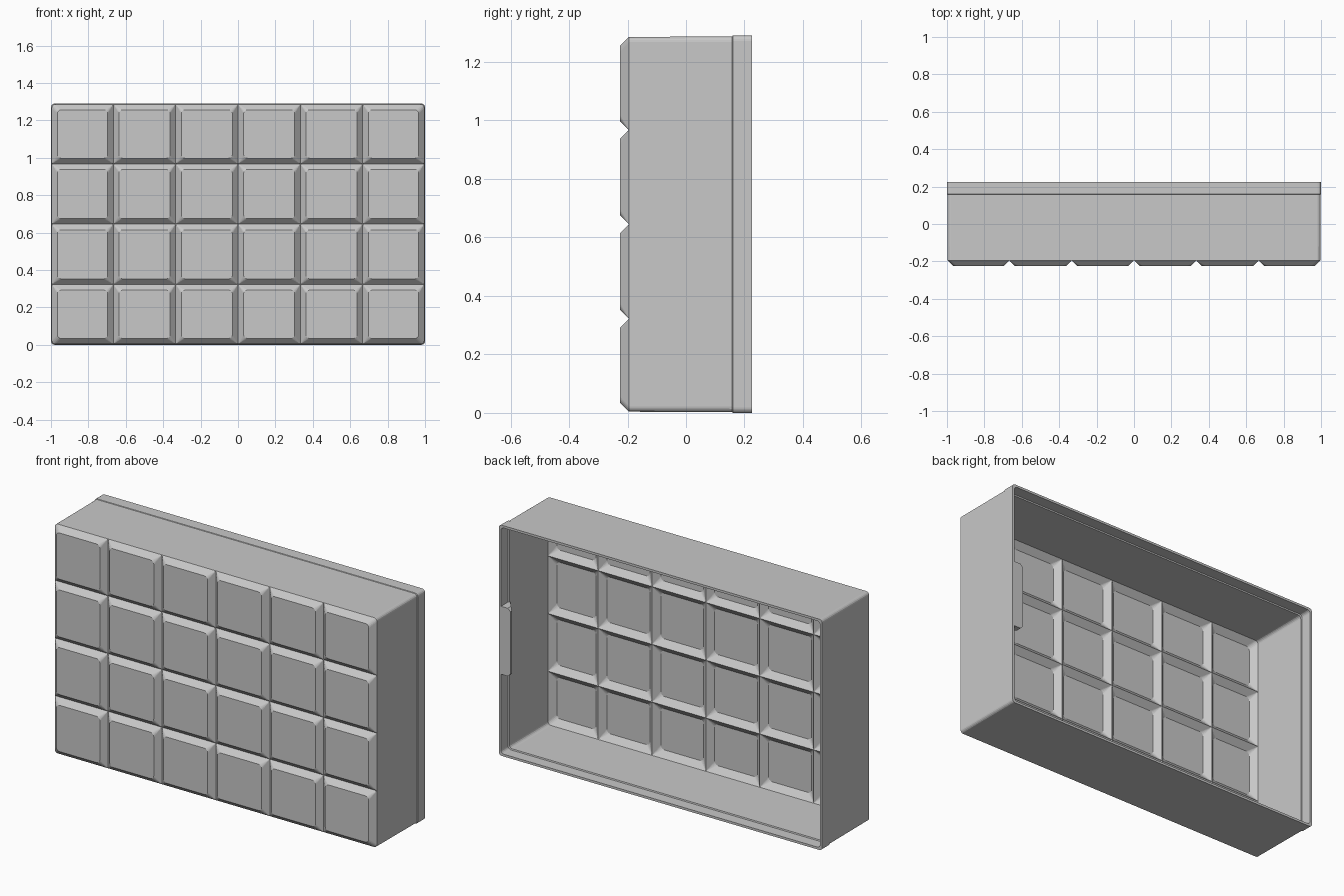
import bpy
import bmesh
from math import atan2, cos, sin, pi
from mathutils import Vector

old = bpy.data.objects.get("Cube")
if old:
    bpy.data.objects.remove(old, do_unlink=True)

W, H, D = 2.0, 1.29, 0.45        # overall size
COLS, ROWS = 6, 4
WALL, DRAFT = 0.02, 0.004
ARC = 4                          # segments per rounded corner
BACK, LIP = D / 2, 0.16          # back rim and start of the thinner lip

grey = bpy.data.materials.new("mid_grey")
grey.use_nodes = True
grey.diffuse_color = (0.58, 0.58, 0.58, 1)
grey.node_tree.nodes["Principled BSDF"].inputs["Base Color"].default_value = grey.diffuse_color


def rounded_rect(x0, x1, z0, z1, y, radii):
    """Loop of points around a rectangle; a zero radius repeats the corner."""
    corners = [(x1, z1, -1, -1), (x0, z1, 1, -1), (x0, z0, 1, 1), (x1, z0, -1, 1)]
    loop = []
    for i, ((cx, cz, sx, sz), r) in enumerate(zip(corners, radii)):
        for k in range(ARC + 1):
            a = (i + k / ARC) * pi / 2
            loop.append(Vector((cx + r * (sx + cos(a)), y, cz + r * (sz + sin(a)))))
    return loop


def join_rings(bm, a, b):
    """Quads between two closed rings of equal length."""
    for k in range(len(a)):
        bm.faces.new((a[k - 1], a[k], b[k], b[k - 1]))


def add_skin(bm, inset, front_y, groove_y, margin, wall_loops):
    """Pillowed front grid with side walls; returns the ring at the back."""
    hw, hh = W / 2 - DRAFT - inset, H / 2 - DRAFT - inset
    xs = [-hw] + [W * (i / COLS - 0.5) for i in range(1, COLS)] + [hw]
    zs = [-hh] + [H * (i / ROWS - 0.5) for i in range(1, ROWS)] + [hh]
    box_r = 0.018
    skin = []
    for i in range(COLS):
        for j in range(ROWS):
            left, right, low, high = i == 0, i == COLS - 1, j == 0, j == ROWS - 1
            radii = [box_r * c for c in (right and high, left and high, left and low, right and low)]
            base = rounded_rect(xs[i], xs[i + 1], zs[j], zs[j + 1], groove_y, radii)
            flat = rounded_rect(xs[i] + margin, xs[i + 1] - margin,
                                zs[j] + margin, zs[j + 1] - margin, front_y, [0.02] * 4)
            bv = []
            for k, p in enumerate(base):
                same = k and (p - base[k - 1]).length < 1e-6
                bv.append(bv[-1] if same else bm.verts.new(p))
            fv = [bm.verts.new(p) for p in flat]
            skin += bv + fv
            bm.faces.new(fv)
            for k in range(len(fv)):
                n = (k + 1) % len(fv)
                bm.faces.new(list(dict.fromkeys([bv[k], bv[n], fv[n], fv[k]])))
    bmesh.ops.remove_doubles(bm, verts=list(dict.fromkeys(skin)), dist=1e-4)
    # the open outline of the grid, in order around the box
    ring = list({v for e in bm.edges if e.is_boundary for v in e.verts
                 if abs(v.co.y - groove_y) < 1e-4})
    ring.sort(key=lambda v: atan2(v.co.z - 0.01, v.co.x))
    # side walls, ring by ring towards the back
    for y, grow in wall_loops:
        wider = [bm.verts.new((v.co.x * (1 + grow / hw), y, v.co.z * (1 + grow / hh)))
                 for v in ring]
        join_rings(bm, ring, wider)
        ring = wider
    return ring


def finish(bm, name):
    bmesh.ops.recalc_face_normals(bm, faces=bm.faces[:])
    mesh = bpy.data.meshes.new(name)
    bm.to_mesh(mesh)
    bm.free()
    obj = bpy.data.objects.new(name, mesh)
    bpy.context.collection.objects.link(obj)
    obj.location.z = H / 2
    mesh.materials.append(grey)


# hollow tray: outer and inner skins joined around the back rim
bm = bmesh.new()
outer = add_skin(bm, 0, -BACK, -BACK + 0.03, 0.03,
                 [(LIP - 0.002, 0.001), (LIP, DRAFT - 0.001), (BACK, 0)])
inner = add_skin(bm, WALL, -BACK + WALL, -BACK + 0.03 + WALL, 0.034,
                 [(LIP, DRAFT), (LIP + 0.002, 0.007), (BACK, 0)])
join_rings(bm, outer, inner)
finish(bm, "grid_tray")

# wedge-shaped catch on the inside of the left wall
bm = bmesh.new()
wall_x, tip_x = W / 2 - 0.01, W / 2 - 0.07
ends = []
for s in (-1, 1):
    ends.append([bm.verts.new(p) for p in (
        (wall_x, BACK - 0.001, s * 0.19), (tip_x + 0.015, BACK - 0.001, s * 0.19),
        (tip_x, BACK - 0.001, s * 0.175), (tip_x, BACK - 0.015, s * 0.175),
        (tip_x + 0.015, BACK - 0.03, s * 0.19), (wall_x, BACK - 0.085, s * 0.19))])
join_rings(bm, [ends[0][k] for k in range(6)], ends[1])
for e in ends:
    bm.faces.new((e[0], e[1], e[4], e[5]))
    bm.faces.new(e[1:5])
finish(bm, "wall_catch")
